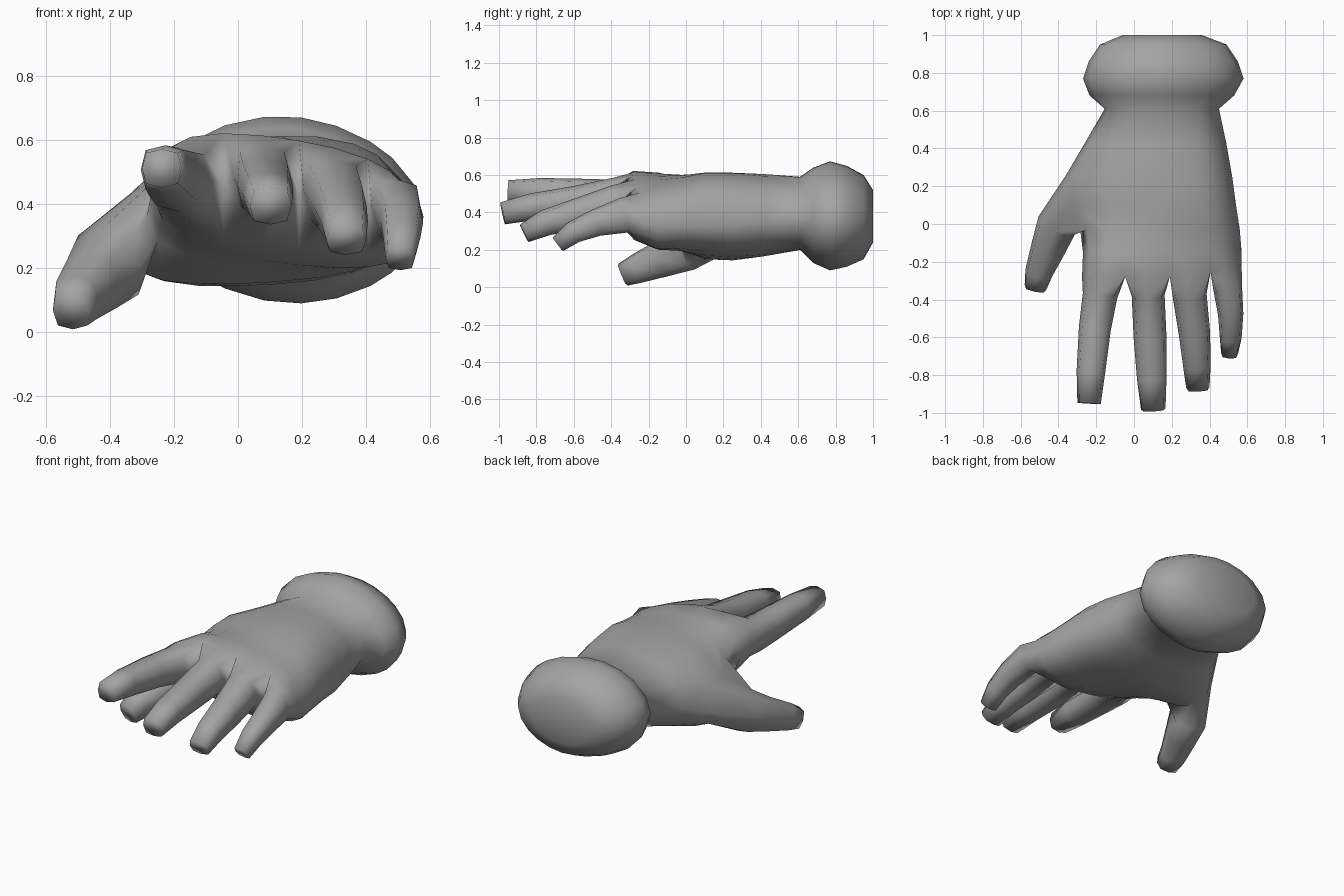
import bpy, bmesh, math
from mathutils import Vector

cube = bpy.data.objects.get("Cube")
if cube:
    bpy.data.objects.remove(cube)

glove_grey = bpy.data.materials.new("glove_grey")
glove_grey.use_nodes = True
glove_grey.diffuse_color = (0.37, 0.37, 0.37, 1)
glove_grey.node_tree.nodes["Principled BSDF"].inputs["Base Color"].default_value = (0.37, 0.37, 0.37, 1)

bm = bmesh.new()

# Column positions across the hand; even columns are the finger boundaries
COLUMNS = [-.92, -.7, -.46, -.17, .1, .36, .61, .77, .93]
LAST = len(COLUMNS) - 1
RIGHT_MID = LAST + 1
LEFT_MID = 2 * LAST + 3


def top(c):
    return c


def bottom(c):
    return LEFT_MID - 1 - c


def section(y, x0, x1, z0, z1, zl, zr, p, curve=0):
    """Rounded cross-section: upper row, one side point, lower row, other side point."""
    cx, half, mid = (x0 + x1) / 2, (x1 - x0) / 2, (zl + zr) / 2

    def vert(u, side):
        height = (1 - abs(u) ** p) ** (1 / p)
        reach = (z1 - mid) if side > 0 else (z0 - mid)
        yy = y + curve * max(0, u - .3)
        return bm.verts.new((cx + half * u, yy, mid + (zr - zl) / 2 * u + reach * height))

    ring = [vert(u, 1) for u in COLUMNS] + [vert(1, 1)]
    return ring + [vert(u, -1) for u in reversed(COLUMNS)] + [vert(-1, 1)]


def bridge(a, b, skip=()):
    n = len(a)
    for i in range(n):
        if i not in skip:
            bm.faces.new((a[i], a[(i + 1) % n], b[(i + 1) % n], b[i]))


def digit(loop, stations):
    """Extrude a boxy eight-sided finger from a loop of palm vertices."""
    centres = [Vector(s[:3]) for s in stations]
    for i, (x, y, z, width, height) in enumerate(stations):
        direction = centres[min(i + 1, len(centres) - 1)] - centres[max(i - 1, 0)]
        direction.normalize()
        out = direction.cross(Vector((0, 0, 1))).normalized()
        up = out.cross(direction)
        ring = []
        for k in range(8):
            angle = math.radians(45 - 45 * k)
            grow = 1.13 if k % 2 == 0 else 1
            ring.append(bm.verts.new(centres[i] + grow * (out * width * math.cos(angle)
                                                          + up * height * math.sin(angle))))
        bridge(loop, ring)
        loop = ring
    bm.faces.new(loop)


# Cuff, wrist and palm, from the back to the knuckles
rows = [
    section(1.0, -.06, .36, .24, .52, .39, .37, 2),
    section(.95, -.18, .49, .15, .60, .40, .36, 1.9),
    section(.86, -.24, .55, .11, .65, .40, .36, 1.9),
    section(.77, -.27, .58, .09, .675, .40, .36, 1.9),
    section(.68, -.235, .53, .13, .64, .40, .36, 1.9),
    section(.61, -.155, .45, .20, .59, .40, .37, 2.1),
    section(.42, -.265, .49, .165, .605, .34, .35, 2.2),
    section(.25, -.365, .52, .147, .61, .28, .33, 2.5),
    section(.10, -.37, .54, .155, .61, .27, .33, 2.5),
    section(-.03, -.285, .56, .195, .60, .36, .33, 2.4),
    section(-.15, -.27, .57, .215, .60, .44, .33, 2.5),
    section(-.28, -.275, .57, .27, .605, .465, .34, 2.5, .08),
]
THUMB_ROW = 7
for i in range(len(rows) - 1):
    opening = (LEFT_MID - 1, LEFT_MID) if i in (THUMB_ROW, THUMB_ROW + 1) else ()
    bridge(rows[i], rows[i + 1], opening)
bm.faces.new(rows[0])

# Thumb, growing out of the opening in the side of the palm
back, middle, front = rows[THUMB_ROW:THUMB_ROW + 3]
digit([back[top(0)], back[LEFT_MID], back[bottom(0)], middle[bottom(0)],
       front[bottom(0)], front[LEFT_MID], front[top(0)], middle[top(0)]],
      [(-.405, .0, .21, .108, .125), (-.455, -.13, .152, .092, .10),
       (-.505, -.26, .10, .073, .08), (-.521, -.335, .068, .059, .064)])
bm.verts.remove(middle[LEFT_MID])

# Webs between neighbouring fingers
knuckles = rows[-1]
webs = {0: knuckles[LEFT_MID], LAST: knuckles[RIGHT_MID]}
for c in (2, 4, 6):
    webs[c] = bm.verts.new((knuckles[top(c)].co + knuckles[bottom(c)].co) / 2)

# Four fingers
fingers = [
    [(-.18, -.38, .475, .092, .10), (-.207, -.55, .492, .085, .088),
     (-.228, -.78, .508, .076, .076), (-.238, -.95, .512, .062, .06)],
    [(.075, -.38, .48, .087, .105), (.085, -.60, .455, .087, .085),
     (.094, -.82, .43, .078, .072), (.102, -.98, .395, .065, .06)],
    [(.295, -.38, .44, .09, .105), (.32, -.58, .39, .083, .085),
     (.333, -.75, .345, .073, .07), (.338, -.865, .288, .062, .052)],
    [(.495, -.33, .385, .077, .095), (.512, -.48, .345, .067, .073),
     (.512, -.60, .295, .058, .06), (.506, -.685, .23, .045, .046)],
]
for f, stations in enumerate(fingers):
    a, m, b = 2 * f, 2 * f + 1, 2 * f + 2
    digit([knuckles[top(a)], webs[a], knuckles[bottom(a)], knuckles[bottom(m)],
           knuckles[bottom(b)], webs[b], knuckles[top(b)], knuckles[top(m)]], stations)

# Finish the gloved hand
bmesh.ops.recalc_face_normals(bm, faces=bm.faces[:])
for face in bm.faces:
    face.smooth = True
mesh = bpy.data.meshes.new("gloved_hand")
bm.to_mesh(mesh)
bm.free()
mesh.materials.append(glove_grey)
hand = bpy.data.objects.new("gloved_hand", mesh)
bpy.context.collection.objects.link(hand)
